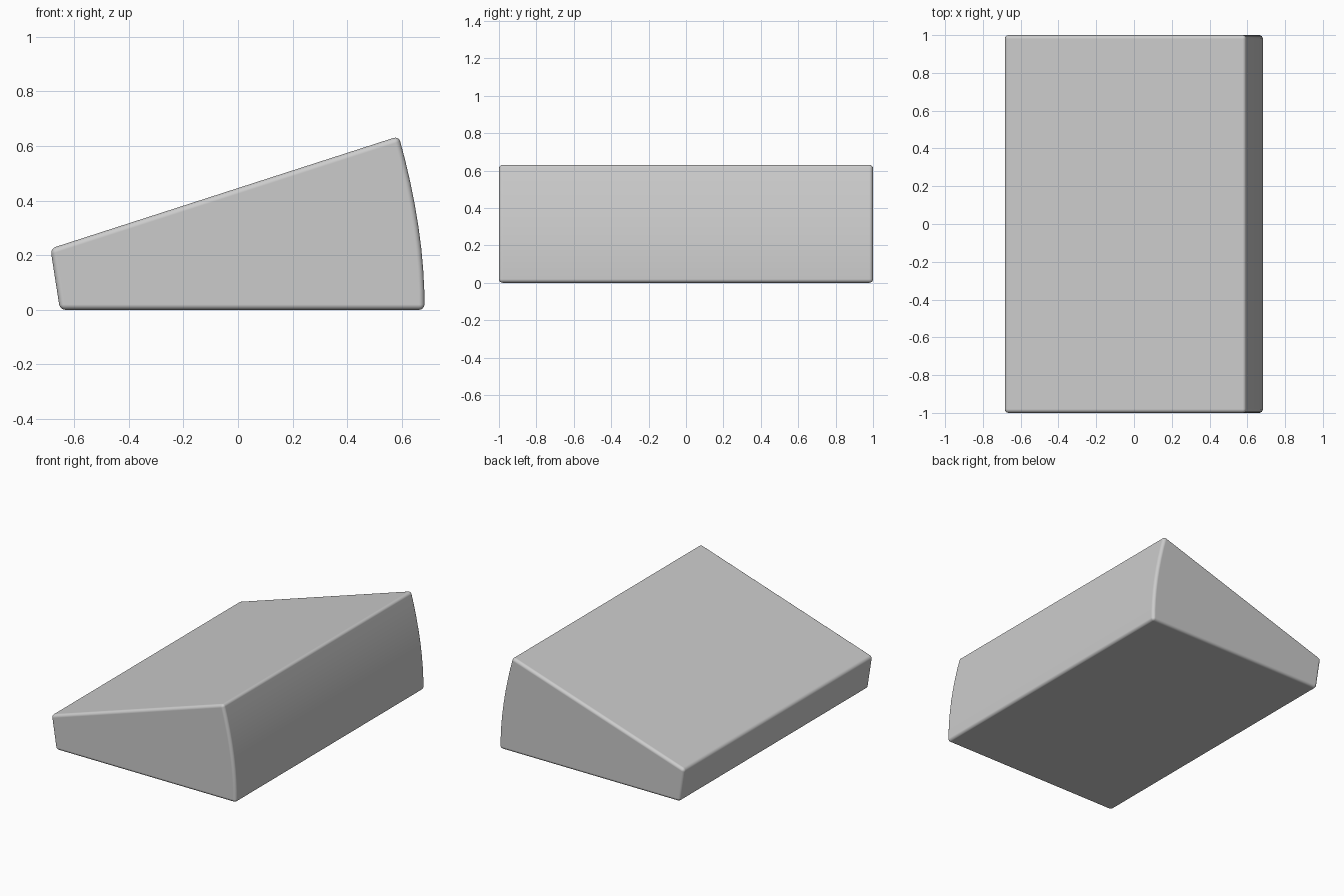
import bpy, bmesh, math

if "Cube" in bpy.data.objects:
    bpy.data.objects.remove(bpy.data.objects["Cube"])

# Side outline (x, z): flat base, bowed back, sloping top, short leaning lip
def bowed_back(n=8):
    a, b, c = (0.683, 0.0), (0.686, 0.29), (0.589, 0.636)
    pts = []
    for i in range(n + 1):
        t = i / n
        pts.append(tuple((1 - t) ** 2 * p + 2 * t * (1 - t) * q + t * t * r
                         for p, q, r in zip(a, b, c)))
    return pts

profile = [(-0.652, 0.0)] + bowed_back() + [(-0.687, 0.2245)]

# Extrude the outline along y
bm = bmesh.new()
face = bm.faces.new([bm.verts.new((x, -1.0, z)) for x, z in profile])
ext = bmesh.ops.extrude_face_region(bm, geom=[face])
bmesh.ops.translate(bm, vec=(0, 2.0, 0),
                    verts=[v for v in ext["geom"] if isinstance(v, bmesh.types.BMVert)])
bmesh.ops.recalc_face_normals(bm, faces=bm.faces[:])
mesh = bpy.data.meshes.new("wedge_block")
bm.to_mesh(mesh)
bm.free()
wedge = bpy.data.objects.new("wedge_block", mesh)
bpy.context.collection.objects.link(wedge)

# Softly rounded edges
bevel = wedge.modifiers.new("rounded_edges", 'BEVEL')
bevel.width = 0.02
bevel.segments = 4
bevel.limit_method = 'ANGLE'
bevel.angle_limit = math.radians(30)
bevel.harden_normals = True
bpy.context.view_layer.objects.active = wedge
wedge.select_set(True)
bpy.ops.object.shade_smooth()
